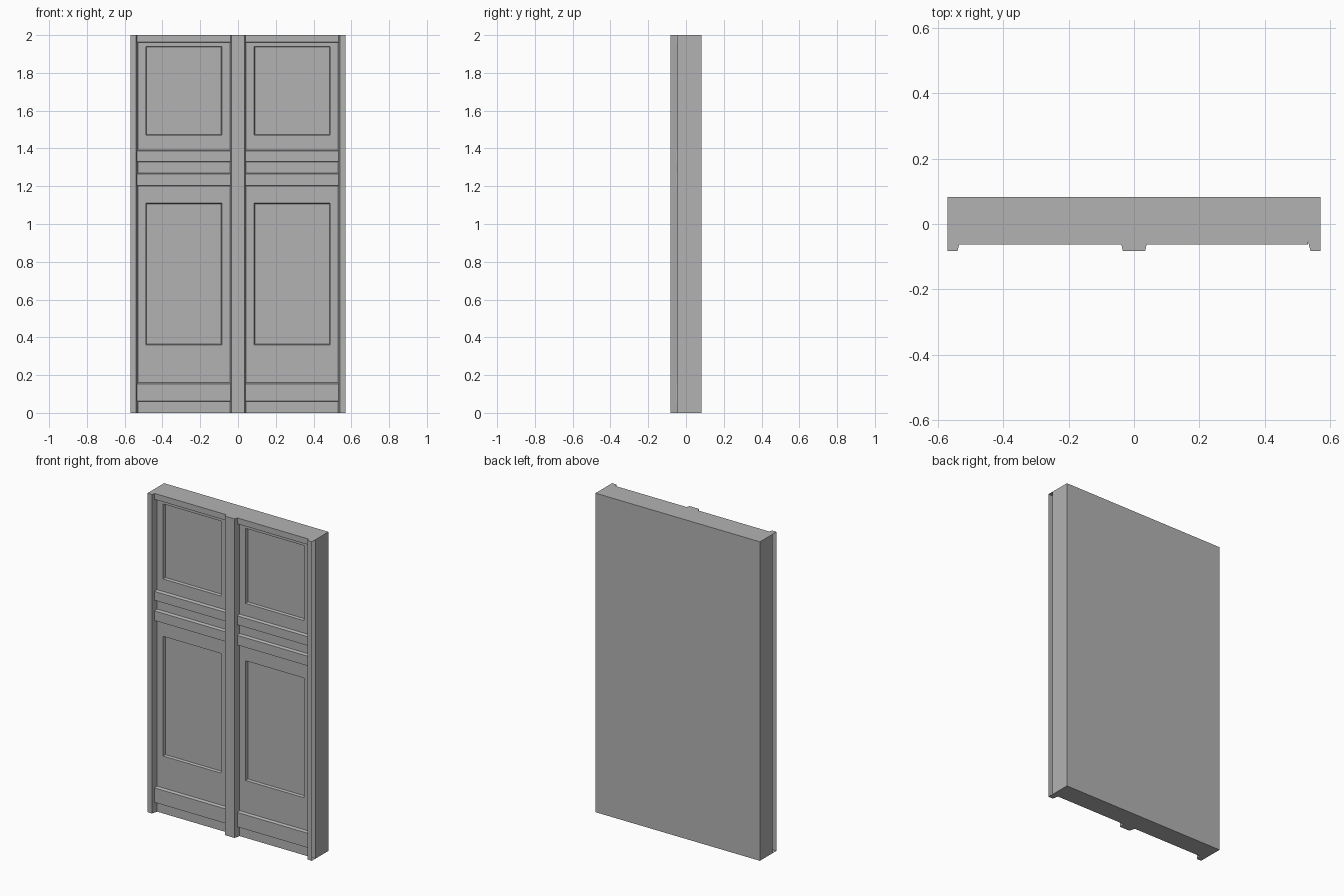
import bpy, bmesh

if "Cube" in bpy.data.objects:
    bpy.data.objects.remove(bpy.data.objects["Cube"], do_unlink=True)

grey = bpy.data.materials.new("plain_grey")
grey.use_nodes = True
grey.diffuse_color = (0.45, 0.45, 0.45, 1)
grey.node_tree.nodes["Principled BSDF"].inputs["Base Color"].default_value = (0.45, 0.45, 0.45, 1)

W, H = 0.57, 2.0
BACK, FACE, RAIL, POST = 0.082, -0.045, -0.062, -0.082
RECESS = 0.016


def finish(name, bm):
    mesh = bpy.data.meshes.new(name)
    bm.to_mesh(mesh)
    bm.free()
    mesh.materials.append(grey)
    obj = bpy.data.objects.new(name, mesh)
    bpy.context.collection.objects.link(obj)
    return obj


def prism(name, profile, axis, start, end, open_side=None):
    """Sweep a closed profile along an axis: 'z' takes (x, y), 'x' takes (y, z)."""
    bm = bmesh.new()
    if axis == "z":
        verts = [bm.verts.new((a, b, start)) for a, b in profile]
        move = (0, 0, end - start)
    else:
        verts = [bm.verts.new((start, a, b)) for a, b in profile]
        move = (end - start, 0, 0)
    base = bm.faces.new(verts)
    copy = bmesh.ops.extrude_face_region(bm, geom=[base], use_keep_orig=True)
    top = [g for g in copy["geom"] if isinstance(g, bmesh.types.BMVert)]
    bmesh.ops.translate(bm, verts=top, vec=move)
    bmesh.ops.recalc_face_normals(bm, faces=bm.faces)
    if open_side is not None:
        gone = [f for f in bm.faces if all(abs(v.co.x - open_side) < 1e-4 for v in f.verts)]
        bmesh.ops.delete(bm, geom=gone, context="FACES_ONLY")
    return finish(name, bm)


# Door slab, its front divided so four panels can be sunk into it
xs = [-W, -0.488, -0.085, 0.085, 0.488, W]
zs = [0, 0.36, 1.11, 1.47, 1.94, H]
bm = bmesh.new()
grid = [[bm.verts.new((x, FACE, z)) for x in xs] for z in zs]
panels = []
for r in range(len(zs) - 1):
    for c in range(len(xs) - 1):
        f = bm.faces.new((grid[r][c], grid[r][c + 1], grid[r + 1][c + 1], grid[r + 1][c]))
        if r in (1, 3) and c in (1, 3):
            panels.append(f)
rim = [e for e in bm.edges if e.is_boundary]
out = bmesh.ops.extrude_edge_only(bm, edges=rim)
back = [g for g in out["geom"] if isinstance(g, bmesh.types.BMVert)]
bmesh.ops.translate(bm, verts=back, vec=(0, BACK - FACE, 0))
bmesh.ops.contextual_create(bm, geom=[e for e in bm.edges if e.is_boundary])
bmesh.ops.recalc_face_normals(bm, faces=bm.faces)
bmesh.ops.inset_individual(bm, faces=panels, thickness=0.006, depth=-RECESS)
finish("door_slab", bm)

# Raised fields inside the sunk panels
for level, low, high in (("lower", 0.44, 1.05), ("upper", 1.525, 1.9)):
    for side, cx in (("left", 0.287), ("right", -0.287)):
        bm = bmesh.new()
        w = 0.127
        corners = [(cx - w, low), (cx + w, low), (cx + w, high), (cx - w, high)]
        face = bm.faces.new([bm.verts.new((x, FACE + RECESS, z)) for x, z in corners])
        bmesh.ops.inset_individual(bm, faces=[face], thickness=0.006, depth=RECESS)
        finish(f"{level}_field_{side}", bm)

# Horizontal rails with slightly sloped tops
slope = 0.006
for name, low, high in (("bottom_rail", 0.06, 0.16), ("lower_middle_rail", 1.2, 1.27),
                        ("upper_middle_rail", 1.327, 1.392), ("top_rail", 1.96, H)):
    drop = 0 if high == H else slope
    prism(name, [(FACE, low), (RAIL, low + slope / 2), (RAIL, high - drop), (FACE, high)],
          "x", -0.54, 0.532)

# Edge posts: hollow trims, open on the outer side
for name, s in (("left_post", 1), ("right_post", -1)):
    prism(name, [(s * W, FACE), (s * W, POST), (s * 0.539, POST), (s * 0.53, FACE)],
          "z", 0, H, open_side=s * W)

# Centre post
prism("centre_post", [(-0.043, FACE), (-0.034, POST), (0.034, POST), (0.043, FACE)], "z", 0, H)
